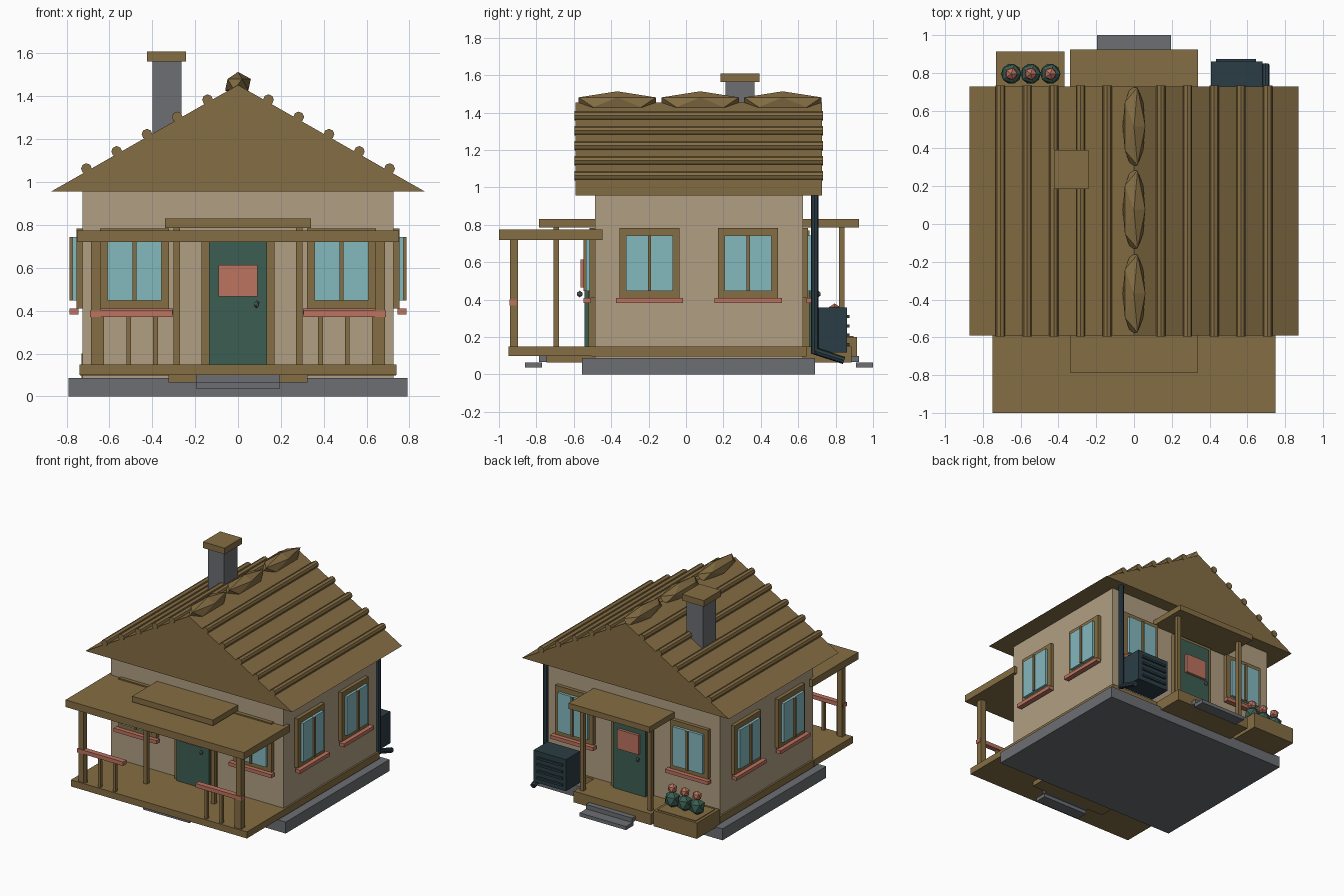
import bpy, bmesh, math
from mathutils import Vector

if "Cube" in bpy.data.objects:
    bpy.data.objects.remove(bpy.data.objects["Cube"])

YC = 0.069  # y of the wall centre: front and back are rotated copies about it


def mat(name, r, g, b):
    m = bpy.data.materials.new(name)
    lin = [((c / 255 + 0.055) / 1.055) ** 2.4 for c in (r, g, b)]
    m.diffuse_color = (*lin, 1)
    m.use_nodes = True
    m.node_tree.nodes["Principled BSDF"].inputs["Base Color"].default_value = m.diffuse_color
    return m


WOOD = mat("wood", 132, 109, 67)
WALL = mat("plaster", 177, 159, 131)
STONE = mat("stone", 108, 110, 115)
GLASS = mat("glass", 132, 184, 190)
RED = mat("red", 188, 115, 96)
GREEN = mat("green", 60, 94, 82)
DARK = mat("dark_metal", 43, 61, 69)


def finish(name, bm, m):
    bmesh.ops.recalc_face_normals(bm, faces=bm.faces)
    me = bpy.data.meshes.new(name)
    bm.to_mesh(me)
    bm.free()
    me.materials.append(m)
    o = bpy.data.objects.new(name, me)
    bpy.context.collection.objects.link(o)
    return o


def box(name, m, x, y, z):
    bm = bmesh.new()
    bmesh.ops.create_cube(bm, size=1)
    for v in bm.verts:
        v.co = [(a[0] + a[1]) / 2 + c * abs(a[1] - a[0]) for a, c in zip((x, y, z), v.co)]
    return finish(name, bm, m)


def ico(name, m, c, r):
    bm = bmesh.new()
    bmesh.ops.create_icosphere(bm, subdivisions=1, radius=1)
    for v in bm.verts:
        v.co = [c[i] + v.co[i] * r[i] for i in range(3)]
    return finish(name, bm, m)


def rod(name, m, a, b, r, sides=8):
    a, b = Vector(a), Vector(b)
    bm = bmesh.new()
    bmesh.ops.create_cone(bm, cap_ends=True, segments=sides, radius1=r, radius2=r, depth=(b - a).length)
    q = (b - a).to_track_quat('Z', 'Y')
    for v in bm.verts:
        v.co = q @ v.co + (a + b) / 2
    return finish(name, bm, m)


def wall_box(name, m, side, u, d, z):
    """Box on a wall: u runs along the wall, d is the distance out from the house centre."""
    if side in ("front", "back"):
        s = -1 if side == "front" else 1
        return box(name, m, (-s * u[0], -s * u[1]), (YC + s * d[0], YC + s * d[1]), z)
    s = 1 if side == "right" else -1
    return box(name, m, (s * d[0], s * d[1]), u, z)


def window(side, u, d):
    n = side + "_window_"
    wall_box(n + "frame", WOOD, side, (u - .16, u + .16), (d - .02, d + .028), (.41, .783))
    wall_box(n + "glass", GLASS, side, (u - .125, u + .125), (d, d + .048), (.447, .743))
    wall_box(n + "bar", WOOD, side, (u - .009, u + .009), (d, d + .06), (.447, .743))
    wall_box(n + "sill", RED, side, (u - .18, u + .18), (d + .02, d + .06), (.383, .41))


# Base, walls and skirting
box("foundation", STONE, (-.79, .79), (-.555, .69), (0, .087))
box("walls", WALL, (-.725, .725), (-.487, .625), (.087, .96))
box("skirting", WOOD, (-.738, .738), (-.505, .643), (.097, .15))

# Gable roof
bm = bmesh.new()
ends = [[bm.verts.new((x, y, z)) for x, z in ((-.87, .957), (.87, .957), (0, 1.453))] for y in (-.59, .728)]
for e in ends:
    bm.faces.new(e)
for i in range(3):
    j = (i + 1) % 3
    bm.faces.new((ends[0][i], ends[0][j], ends[1][j], ends[1][i]))
finish("roof", bm, WOOD)
for s in (-1, 1):
    for i in range(5):
        x, z = .142 + .1413 * i, 1.384 - .0803 * i
        rod("roof_batten", WOOD, (s * x, -.595, z), (s * x, .733, z), .025)
for y in (-.368, .076, .517):
    ico("ridge_cap", WOOD, (0, y, 1.455), (.067, .243, .059))

# Chimney
box("chimney", STONE, (-.40, -.263), (.21, .367), (1.1, 1.57))
box("chimney_cap", WOOD, (-.424, -.242), (.185, .392), (1.563, 1.61))

# Windows
for side, half in (("front", .556), ("back", .556), ("right", .725), ("left", .725)):
    for u in ((-.483, .483) if half < .6 else (-.195, .332)):
        window(side, u, half)

# Doors, canopies, landings and steps at front and back
for side in ("front", "back"):
    s = 1 if side == "front" else -1
    wall_box(side + "_door_frame", WOOD, side, (-.17, .17), (.54, .59), (.15, .77))
    wall_box(side + "_door", GREEN, side, (-.135, .135), (.55, .612), (.15, .735))
    wall_box(side + "_door_panel", RED, side, (-.09, .09), (.6, .632), (.466, .614))
    ico(side + "_door_knob", STONE, (s * .087, YC - s * .637, .43), (.014, .016, .018))
    wall_box(side + "_canopy", WOOD, side, (-.34, .34), (.54, .855), (.787, .83))
    for x in (-.285, .285):
        wall_box(side + "_canopy_post", WOOD, side, (x - .015, x + .015), (.749, .778), (.1, .79))
    wall_box(side + "_landing", WOOD, side, (-.325, .325), (.55, .815), (.065, .1 if s > 0 else .15))
    wall_box(side + "_upper_step", STONE, side, (-.195, .195), (.78, .855), (.066, .099))
    wall_box(side + "_lower_step", STONE, side, (-.195, .195), (.84, .931), (.037, .064))

# Front porch
box("porch_deck", WOOD, (-.74, .74), (-.95, -.48), (.1, .15))
box("porch_roof", WOOD, (-.75, .75), (-1, -.447), (.72, .774))
for s in (-1, 1):
    box("porch_post", WOOD, (s * .64, s * .685), (-.94, -.897), (.15, .72))
    box("porch_rail", RED, (s * .305, s * .69), (-.945, -.905), (.37, .4))
    for x in (.385, .51, .635):
        box("baluster", WOOD, (s * (x - .011), s * (x + .011)), (-.936, -.914), (.15, .375))

# Planter with three flowers
box("planter", WOOD, (-.73, -.367), (.64, .913), (.08, .2))
box("planter_soil", WOOD, (-.708, -.388), (.66, .895), (.195, .205))
for x in (-.65, -.547, -.443):
    ico("flower_leaves", GREEN, (x, .795, .26), (.06, .06, .065))
    ico("flower_bloom", RED, (x, .795, .343), (.036, .036, .037))

# Outdoor unit with slats
box("outdoor_unit", DARK, (.407, .68), (.69, .86), (.118, .358))
for z in (.16, .21, .26, .31):
    box("unit_slat", DARK, (.433, .645), (.855, .873), (z - .008, z + .008))

# Downspout
rod("downspout", DARK, (.697, .688, .11), (.697, .688, .96), .02)
rod("downspout_outlet", DARK, (.697, .685, .127), (.697, .845, .075), .02)
